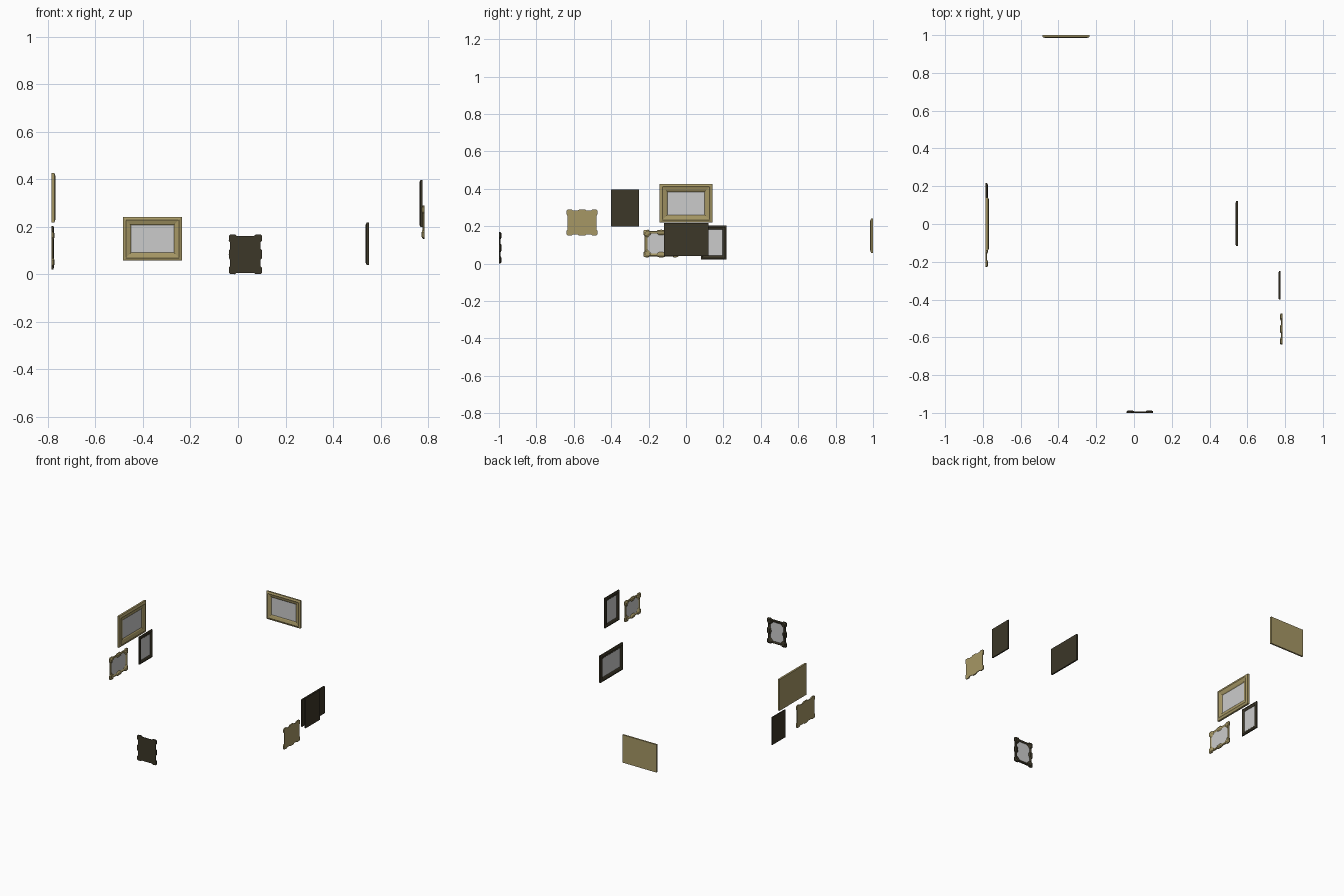
import bpy, bmesh
from mathutils import Matrix, Vector

if "Cube" in bpy.data.objects:
    bpy.data.objects.remove(bpy.data.objects["Cube"])


def material(name, rgb):
    m = bpy.data.materials.new(name)
    m.diffuse_color = (*rgb, 1)
    m.use_nodes = True
    m.node_tree.nodes["Principled BSDF"].inputs["Base Color"].default_value = m.diffuse_color
    return m


GOLD = material("old_gold", (0.38, 0.31, 0.13))
DARK = material("dark_wood", (0.045, 0.038, 0.021))


def wall_matrix(center, normal):
    # local x = right, local y = up, local z = out of the wall
    n, up = Vector(normal), Vector((0, 0, 1))
    m = Matrix((up.cross(n), up, n)).transposed().to_4x4()
    m.translation = center
    return m


def add_object(name, bm, matrix, mat=None):
    me = bpy.data.meshes.new(name)
    bm.to_mesh(me)
    bm.free()
    ob = bpy.data.objects.new(name, me)
    bpy.context.collection.objects.link(ob)
    ob.matrix_world = matrix
    if mat:
        me.materials.append(mat)


def build(name, loops, matrix, mat):
    # moulding: nested closed outlines from the back face to the picture edge
    bm = bmesh.new()
    rings = [[bm.verts.new(p) for p in loop] for loop in loops]
    n = len(rings[0])
    bm.faces.new(rings[0][::-1])
    for a, b in zip(rings, rings[1:]):
        for i in range(n):
            j = (i + 1) % n
            bm.faces.new((a[i], a[j], b[j], b[i]))
    add_object(name + "_frame", bm, matrix, mat)
    # picture surface filling the opening
    bm = bmesh.new()
    bm.faces.new([bm.verts.new(p) for p in loops[-1]])
    add_object(name + "_picture", bm, matrix)


def plain_frame(name, center, normal, w, h, depth, border, mat):
    # (inset, height) steps of the moulding
    steps = [(0, 0), (0, depth * 0.7), (border * 0.12, depth * 0.8), (border * 0.35, depth),
             (border * 0.45, depth * 0.9), (border * 0.85, depth * 0.65), (border, depth * 0.4)]
    loops = []
    for s, z in steps:
        a, b = w / 2 - s, h / 2 - s
        loops.append([(-a, -b, z), (a, -b, z), (a, b, z), (-a, b, z)])
    build(name, loops, wall_matrix(center, normal), mat)


def mirrored(quarter, swap):
    # quarter runs from the top middle to the right middle
    q = list(quarter)
    right = q + [(x, -y, z) for x, y, z in q[::-1]]
    pts = right + [(-x, y, z) for x, y, z in right[::-1]]
    return [(y, x, z) for x, y, z in pts] if swap else pts[::-1]


def ornate_frame(name, center, normal, long, short, depth, mat, swap=False):
    a, b = long / 2, short / 2
    hi, lo = depth, depth * 0.65
    e = 0.0001  # keeps mirrored points apart
    outer = [(e, b), (0.017, b - 0.001), (0.023, b - 0.006), (a - 0.034, b - 0.006), (a - 0.027, b),
             (a - 0.006, b - 0.001), (a - 0.001, b - 0.006), (a, b - 0.026), (a - 0.006, b - 0.033), (a - 0.006, e)]
    inner = [(e, b - 0.029), (0.014, b - 0.027), (0.021, b - 0.021), (a - 0.042, b - 0.021), (a - 0.036, b - 0.028),
             (a - 0.033, b - 0.032), (a - 0.031, b - 0.034), (a - 0.027, b - 0.037), (a - 0.021, b - 0.042), (a - 0.021, e)]
    tall = [1, 1, 0, 0, 1, 1, 1, 1, 0, 0]  # raised ornaments
    loops = []
    for t, z_hi, z_lo in ((0, 0, 0), (0, hi * 0.6, lo * 0.6), (0.25, hi, lo), (0.7, hi * 0.9, lo * 0.9),
                          (1, lo * 0.5, lo * 0.5)):
        quarter = [(p[0] + (q[0] - p[0]) * t, p[1] + (q[1] - p[1]) * t, z_hi if k else z_lo)
                   for p, q, k in zip(outer, inner, tall)]
        loops.append(mirrored(quarter, swap))
    build(name, loops, wall_matrix(center, normal), mat)


# back wall
plain_frame("back_wide", (-0.36, 1, 0.149), (0, -1, 0), 0.248, 0.184, 0.015, 0.034, GOLD)
# left wall group
plain_frame("left_large", (-0.785, 0, 0.322), (1, 0, 0), 0.282, 0.207, 0.018, 0.042, GOLD)
plain_frame("left_tall", (-0.785, 0.148, 0.112), (1, 0, 0), 0.137, 0.182, 0.011, 0.022, DARK)
ornate_frame("left_ornate", (-0.785, -0.133, 0.107), (1, 0, 0), 0.19, 0.148, 0.012, GOLD)
# right wall group
plain_frame("inner_right", (0.551, 0.002, 0.129), (-1, 0, 0), 0.237, 0.178, 0.014, 0.027, DARK)
plain_frame("right_tall", (0.776, -0.325, 0.298), (-1, 0, 0), 0.15, 0.198, 0.012, 0.024, DARK)
ornate_frame("right_ornate", (0.785, -0.556, 0.219), (-1, 0, 0), 0.166, 0.14, 0.012, GOLD)
# front wall
ornate_frame("front_ornate", (0.031, -1, 0.084), (0, 1, 0), 0.168, 0.14, 0.013, DARK, swap=True)
